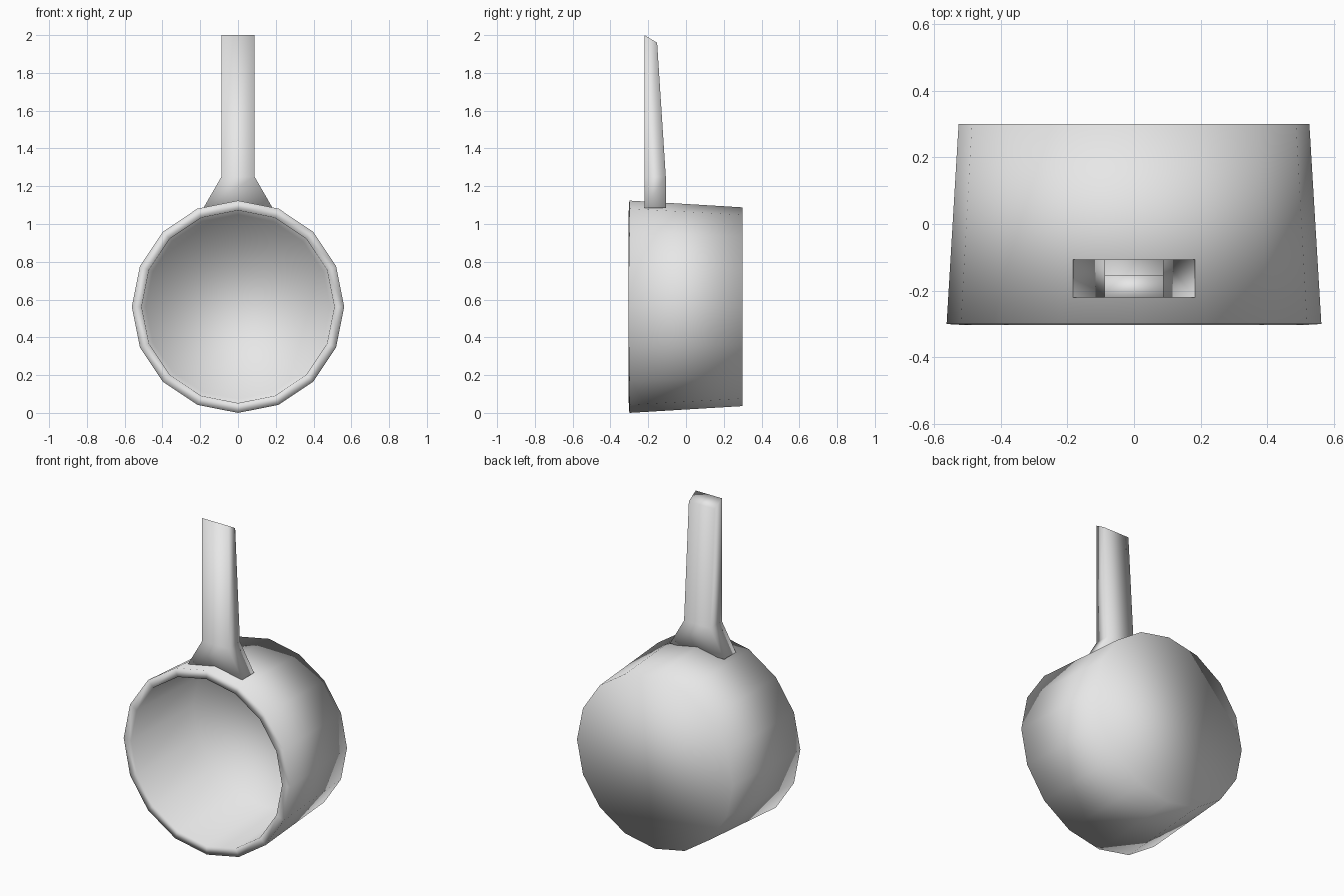
import bpy, bmesh
from math import sin, cos, pi

cube = bpy.data.objects.get("Cube")
if cube:
    bpy.data.objects.remove(cube, do_unlink=True)

# Single grey colour
grey = bpy.data.materials.new("plain_grey")
grey.use_nodes = True
colour = (0.8, 0.8, 0.8, 1)
grey.diffuse_color = colour
grey.node_tree.nodes["Principled BSDF"].inputs["Base Color"].default_value = colour


def loft(name, rings, close_start=True):
    """Skin a list of point rings into a smooth-shaded object."""
    bm = bmesh.new()
    loops = [[bm.verts.new(p) for p in ring] for ring in rings]
    for a, b in zip(loops, loops[1:]):
        for i in range(len(a)):
            j = (i + 1) % len(a)
            bm.faces.new((a[i], a[j], b[j], b[i]))
    if close_start:
        bm.faces.new(loops[0])
    bm.faces.new(loops[-1])
    bmesh.ops.recalc_face_normals(bm, faces=bm.faces)
    for f in bm.faces:
        f.smooth = True
    mesh = bpy.data.meshes.new(name)
    bm.to_mesh(mesh)
    bm.free()
    mesh.materials.append(grey)
    obj = bpy.data.objects.new(name, mesh)
    bpy.context.collection.objects.link(obj)
    return obj


# Pan bowl: tapered sixteen-sided cup, open to the front
SIDES, CENTRE = 16, 0.562


def circle(r, y):
    return [(r * sin(2 * pi * i / SIDES), y, CENTRE + r * cos(2 * pi * i / SIDES))
            for i in range(SIDES)]


bowl = loft("pan_bowl", [circle(0.562, -0.3), circle(0.526, 0.3)], close_start=False)
# Make sure the open shell faces outwards before it is thickened inwards
if bowl.data.polygons[-1].normal.y < 0:
    bowl.data.flip_normals()
wall = bowl.modifiers.new("wall", 'SOLIDIFY')
wall.thickness = 0.052
wall.offset = -1


# Handle: flared foot, straight front, back tapering to a slanted tip
def section(half_width, back, z_front, z_back):
    front = -0.22
    return [(-half_width, front, z_front), (half_width, front, z_front),
            (half_width, back, z_back), (-half_width, back, z_back)]


loft("pan_handle", [
    section(0.183, -0.107, 1.085, 1.085),
    section(0.088, -0.107, 1.25, 1.25),
    section(0.088, -0.153, 2.0, 1.96),
])
